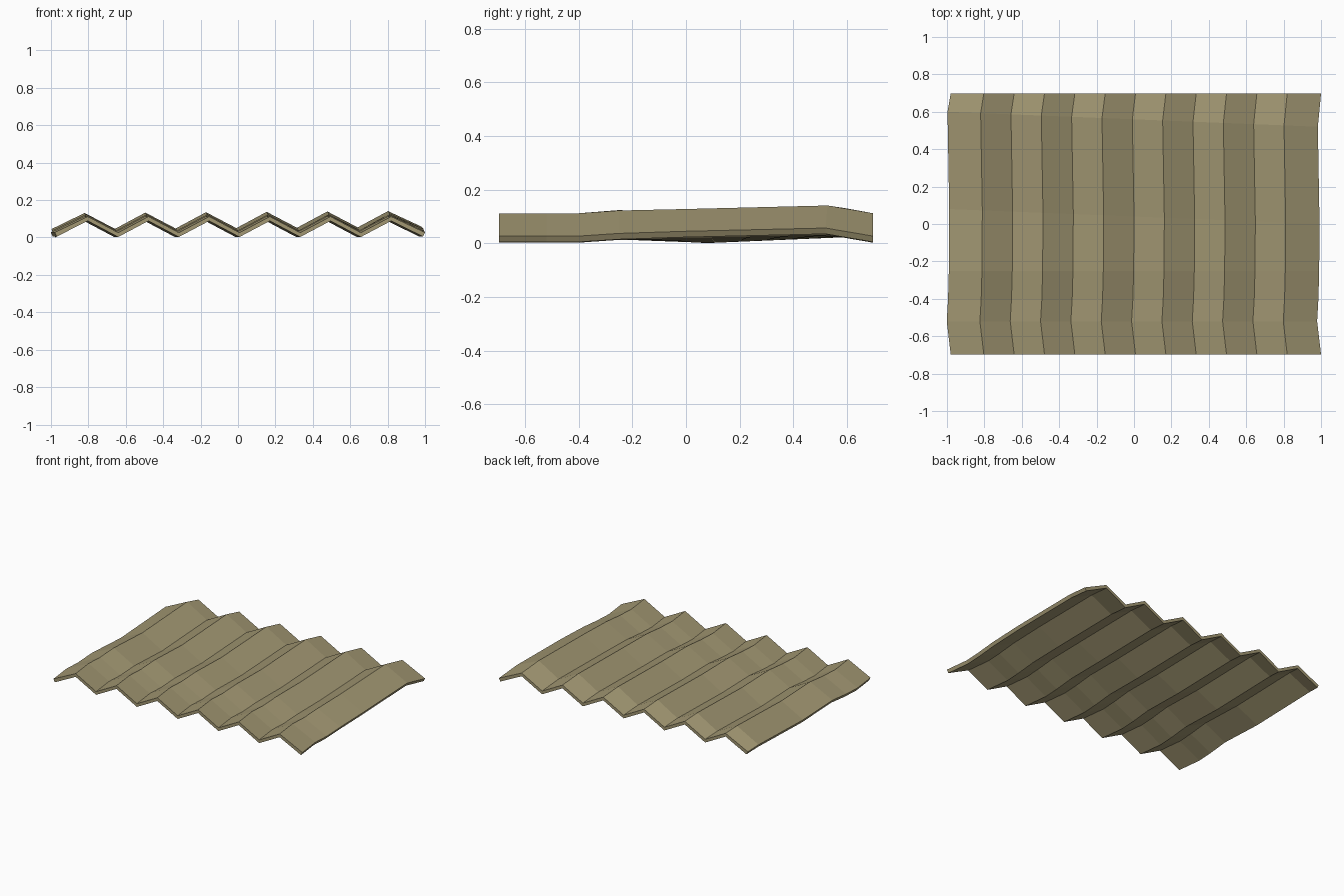
import bpy, bmesh

if "Cube" in bpy.data.objects:
    bpy.data.objects.remove(bpy.data.objects["Cube"])

T = 0.0235                      # sheet thickness
# zigzag profile: (x, z of top surface), wider facets at both ends
profile = [(-0.98, 0.027)]
profile += [(-0.803 + 0.1622 * i, 0.112 if i % 2 == 0 else 0.026) for i in range(11)]
profile += [(1.0, 0.027)]

# bends along the sheet: y left, y right, x shift, z shift left, z shift right
rows = [
    (-0.697, -0.697, 0.0, 0.0, 0.0),
    (-0.52, -0.52, -0.021, 0.0, 0.0),
    (-0.40, -0.40, -0.014, 0.0, 0.0),
    (-0.25, -0.25, -0.010, 0.012, 0.010),
    (0.08, 0.0, -0.008, -0.004, 0.018),
    (0.60, 0.52, -0.017, 0.018, 0.030),
    (0.697, 0.697, 0.0, 0.0, 0.0),
]

bm = bmesh.new()
n = len(profile)
top, bottom = [], []
for yl, yr, dx, zl, zr in rows:
    t_row, b_row = [], []
    for i, (x, z) in enumerate(profile):
        f = (x + 0.98) / 1.98
        y = yl + (yr - yl) * f
        zz = z + zl + (zr - zl) * f
        # end edges are cut square to the slope
        ox = 0.011 if i == 0 else -0.011 if i == n - 1 else 0.0
        oz = 0.022 if ox else T
        t_row.append(bm.verts.new((x + dx, y, zz)))
        b_row.append(bm.verts.new((x + dx + ox, y, max(0.0, zz - oz))))
    top.append(t_row)
    bottom.append(b_row)

# top and underside
for j in range(len(rows) - 1):
    for i in range(n - 1):
        bm.faces.new((top[j][i], top[j][i+1], top[j+1][i+1], top[j+1][i]))
        bm.faces.new((bottom[j][i], bottom[j+1][i], bottom[j+1][i+1], bottom[j][i+1]))
    # left and right edges
    for i in (0, n - 1):
        bm.faces.new((top[j][i], top[j+1][i], bottom[j+1][i], bottom[j][i]))
# front and back edges
for j in (0, len(rows) - 1):
    for i in range(n - 1):
        bm.faces.new((top[j][i], top[j][i+1], bottom[j][i+1], bottom[j][i]))
bmesh.ops.recalc_face_normals(bm, faces=bm.faces)

me = bpy.data.meshes.new("corrugated_sheet")
bm.to_mesh(me)
bm.free()
sheet = bpy.data.objects.new("corrugated_sheet", me)
bpy.context.collection.objects.link(sheet)

# dull tan metal
mat = bpy.data.materials.new("tan_metal")
mat.diffuse_color = (0.36, 0.31, 0.17, 1)
mat.use_nodes = True
mat.node_tree.nodes["Principled BSDF"].inputs["Base Color"].default_value = mat.diffuse_color
me.materials.append(mat)
